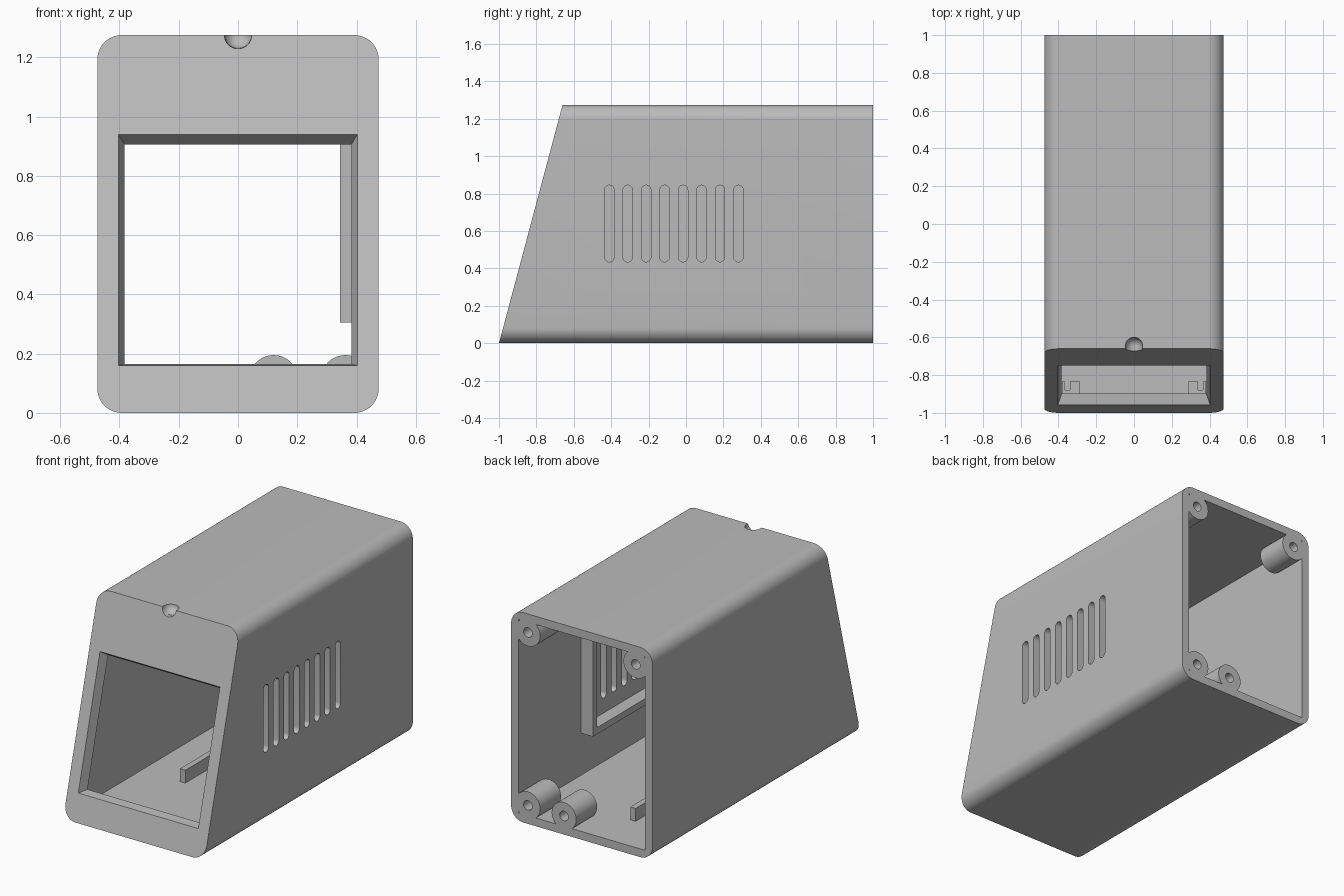
import bpy, bmesh
from math import sin, cos, pi, radians
from mathutils import Vector

old = bpy.data.objects.get("Cube")
if old:
    bpy.data.objects.remove(old, do_unlink=True)

W, H, WALL, R = 0.475, 1.275, 0.05, 0.0825     # half width, height, wall, corner radius
SLOPE = 0.34 / H                               # lean of the front face

plastic = bpy.data.materials.new("light_grey_plastic")
plastic.use_nodes = True
colour = (0.5, 0.5, 0.5, 1)
plastic.diffuse_color = colour
plastic.node_tree.nodes["Principled BSDF"].inputs["Base Color"].default_value = colour


def finish(name, bm):
    bmesh.ops.recalc_face_normals(bm, faces=bm.faces)
    mesh = bpy.data.meshes.new(name)
    bm.to_mesh(mesh)
    bm.free()
    mesh.materials.append(plastic)
    ob = bpy.data.objects.new(name, mesh)
    bpy.context.collection.objects.link(ob)
    return ob


def loft(name, a, b):
    """Solid between two matching loops of points."""
    bm = bmesh.new()
    va = [bm.verts.new(p) for p in a]
    vb = [bm.verts.new(p) for p in b]
    bm.faces.new(va)
    bm.faces.new(vb[::-1])
    for i in range(len(va)):
        j = (i + 1) % len(va)
        bm.faces.new((va[i], vb[i], vb[j], va[j]))
    return finish(name, bm)


def box(name, x0, x1, y0, y1, z0, z1):
    def ring(z):
        return [(x0, y0, z), (x1, y0, z), (x1, y1, z), (x0, y1, z)]
    return loft(name, ring(z0), ring(z1))


def rod(name, x, z, r, y0, y1, n=48):
    """Cylinder along y."""
    def ring(y):
        return [(x + r * cos(2 * pi * i / n), y, z + r * sin(2 * pi * i / n)) for i in range(n)]
    return loft(name, ring(y0), ring(y1))


def rounded(u0, u1, v0, v1, r, n=12):
    """Rounded rectangle as (u, v) pairs."""
    corners = [(u1 - r, v1 - r), (u0 + r, v1 - r), (u0 + r, v0 + r), (u1 - r, v0 + r)]
    return [(cu + r * cos(pi / 2 * (k + i / n)), cv + r * sin(pi / 2 * (k + i / n)))
            for k, (cu, cv) in enumerate(corners) for i in range(n + 1)]


def cut(ob, tool):
    mod = ob.modifiers.new("cut", 'BOOLEAN')
    mod.operation, mod.solver, mod.object = 'DIFFERENCE', 'EXACT', tool
    bpy.context.view_layer.objects.active = ob
    bpy.ops.object.modifier_apply(modifier=mod.name)
    bpy.data.objects.remove(tool, do_unlink=True)


def front_y(z):
    return -1 + SLOPE * z


# Outer case with leaning front
outline = rounded(-W, W, 0, H, R)
case = loft("case", [(x, front_y(z), z) for x, z in outline], [(x, 1, z) for x, z in outline])

# Cavity, open at the back, minus the screw bosses that stay solid
iw, z0, z1 = W - WALL, WALL, H - WALL
inner = [(-iw, z0), (iw, z0), (iw, z1), (-iw, z1)]
cavity = loft("cavity", [(x, front_y(z) + 0.058, z) for x, z in inner],
              [(x, 1.1, z) for x, z in inner])
INSET = 0.1125
bosses = [(W - INSET, INSET), (0.12, INSET), (W - INSET, H - INSET), (INSET - W, H - INSET)]
for x, z in bosses:
    cut(cavity, rod("boss", x, z, R, 0.8, 1.2))
cut(case, cavity)

# Screw holes
for x, z in bosses:
    cut(case, rod("screw_hole", x, z, 0.029, 0.83, 1.1, 24))

# Tapered screen opening, square to the leaning front
up = Vector((0, SLOPE, 1)).normalized()
inward = Vector((0, up.z, -up.y))


def opening_ring(depth):
    t = 0.36 * depth
    hw, s0, s1 = 0.403 - t, 0.1655 + t, 0.973 - t
    return [Vector((x, -1, 0)) + up * s + inward * depth
            for x, s in ((-hw, s0), (hw, s0), (hw, s1), (-hw, s1))]


cut(case, loft("screen_opening", opening_ring(-0.02), opening_ring(0.075)))

# Vent slots in the left wall
for i in range(8):
    y = -0.41 + 0.0986 * i
    slot = rounded(y - 0.025, y + 0.025, 0.435, 0.845, 0.0249, 8)
    cut(case, loft("slot", [(0.39, a, b) for a, b in slot], [(0.6, a, b) for a, b in slot]))

# Round-ended notch at the top of the front
cut(case, rod("notch", 0, H, 0.046, -0.8, -0.646, 32))
bm = bmesh.new()
bmesh.ops.create_uvsphere(bm, u_segments=32, v_segments=16, radius=0.046)
bmesh.ops.translate(bm, verts=bm.verts, vec=(0, -0.646, H + 0.001))
cut(case, finish("notch_end", bm))

# Raised frame around the vents, inside
frame = box("vent_frame", 0.345, iw + 0.01, -0.53, 0.40, 0.305, 0.975)
cut(frame, box("frame_hole", 0.3, 0.5, -0.49, 0.36, 0.345, 0.935))

# Board rail on the floor
rail = box("board_rail", -0.166, -0.13, -0.32, 0.72, z0 - 0.01, 0.128)

# Notched screen clips below the opening
clips = []
for side, label in ((1, "left"), (-1, "right")):
    xs = sorted((side * 0.285, side * 0.38))
    ns = sorted((side * 0.34, side * 0.365))
    clip = box(label + "_screen_clip", *xs, -0.93, -0.835, z0 - 0.01, 0.11)
    cut(clip, box("clip_notch", *ns, -0.88, -0.8, 0, 0.2))
    clips.append(clip)

# Smooth curved parts, keep edges sharp
bpy.ops.object.select_all(action='DESELECT')
for ob in [case, frame, rail] + clips:
    ob.select_set(True)
bpy.context.view_layer.objects.active = case
bpy.ops.object.shade_smooth_by_angle(angle=radians(30))
